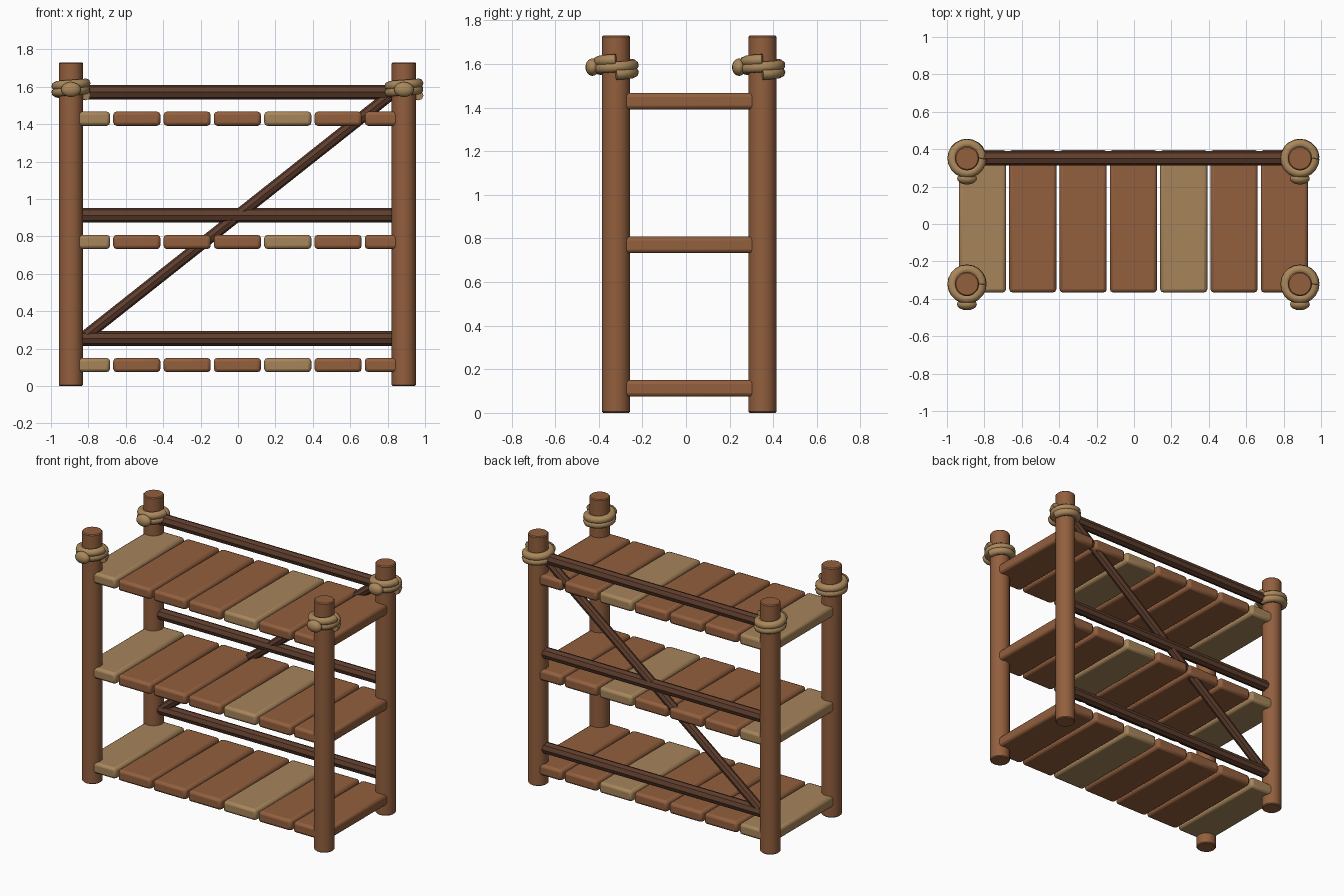
import bpy, math
from mathutils import Vector

cube = bpy.data.objects.get("Cube")
if cube:
    bpy.data.objects.remove(cube, do_unlink=True)


def material(name, rgb):
    m = bpy.data.materials.new(name)
    m.use_nodes = True
    m.diffuse_color = (*rgb, 1)
    m.node_tree.nodes["Principled BSDF"].inputs["Base Color"].default_value = (*rgb, 1)
    return m


BROWN = material("brown wood", (0.29, 0.115, 0.048))
TAN = material("tan wood", (0.385, 0.235, 0.105))
DARK = material("dark wood", (0.112, 0.047, 0.026))
ROPE = material("rope", (0.40, 0.245, 0.105))

POST_X, FRONT_Y, BACK_Y = 0.89, -0.321, 0.351
SHIFT = -0.003
SHELF_Z = (0.112, 0.77, 1.429)


def finish(name, mat, bevel=0, segments=1, smooth=True):
    ob = bpy.context.object
    ob.name = name
    ob.data.materials.append(mat)
    if bevel:
        bpy.ops.object.transform_apply(location=False, rotation=False, scale=True)
        mod = ob.modifiers.new("edge", "BEVEL")
        mod.width, mod.segments = bevel, segments
        mod.limit_method = "ANGLE"
        mod.angle_limit = math.radians(50)
    if smooth:
        bpy.ops.object.shade_smooth_by_angle(angle=math.radians(35))
    return ob


def pole(name, a, b, radius, sides, mat, bevel):
    """Round or faceted bar between two points."""
    a, b = Vector(a), Vector(b)
    bpy.ops.mesh.primitive_cylinder_add(vertices=sides, radius=radius, depth=(b - a).length,
                                        location=(a + b) / 2)
    ob = finish(name, mat, bevel)
    ob.rotation_mode = "QUATERNION"
    ob.rotation_quaternion = (b - a).to_track_quat("Z", "Y")


def rope_coil(name, x, y, turns=2, steps=20):
    """Two turns of rope around a post, ending on the +x side."""
    curve = bpy.data.curves.new(name, "CURVE")
    curve.dimensions = "3D"
    curve.bevel_depth, curve.bevel_resolution = 0.026, 2
    curve.use_fill_caps = True
    spline = curve.splines.new("POLY")
    count = turns * steps
    spline.points.add(count)
    for i, p in enumerate(spline.points):
        t = i / steps * math.tau
        p.co = (0.079 * math.cos(t), 0.079 * math.sin(t), 1.553 + 0.066 * i / count, 1)
    ob = bpy.data.objects.new(name, curve)
    ob.location = (x, y, 0)
    bpy.context.collection.objects.link(ob)
    curve.materials.append(ROPE)


# Posts, each with a rope coil and a knot in front
for side, sx in (("right", -1), ("left", 1)):
    for end, y in (("front", FRONT_Y), ("back", BACK_Y)):
        tag = f"{end}_{side}"
        x = sx * POST_X + SHIFT
        pole(f"post_{tag}", (x, y, 0), (x, y, 1.73), 0.065, 20, BROWN, 0.006)
        rope_coil(f"rope_coil_{tag}", x, y)
        bpy.ops.mesh.primitive_uv_sphere_add(segments=16, ring_count=10, radius=1,
                                             location=(x, y - 0.108, 1.585))
        bpy.context.object.scale = (0.053, 0.032, 0.04)
        finish(f"rope_knot_{tag}", ROPE)
        bpy.ops.object.shade_smooth()

# Shelves of seven planks; the first and fifth are tan
for level, z in enumerate(SHELF_Z, 1):
    for i in range(7):
        bpy.ops.mesh.primitive_cube_add(size=1, location=((i - 3) * 0.269 + SHIFT, 0.015, z))
        bpy.context.object.scale = (0.252, 0.763, 0.076)
        finish(f"shelf_{level}_plank_{i + 1}", TAN if i in (0, 4) else BROWN, 0.018, 2)

# Back rails above each shelf, and the diagonal brace
for level, z in enumerate(SHELF_Z, 1):
    h = z + 0.142
    pole(f"back_rail_{level}", (-0.87, BACK_Y, h), (0.87, BACK_Y, h), 0.039, 8, DARK, 0)
pole("diagonal_brace", (-0.85, BACK_Y, 0.24), (0.85, BACK_Y, 1.585), 0.031, 8, DARK, 0)
